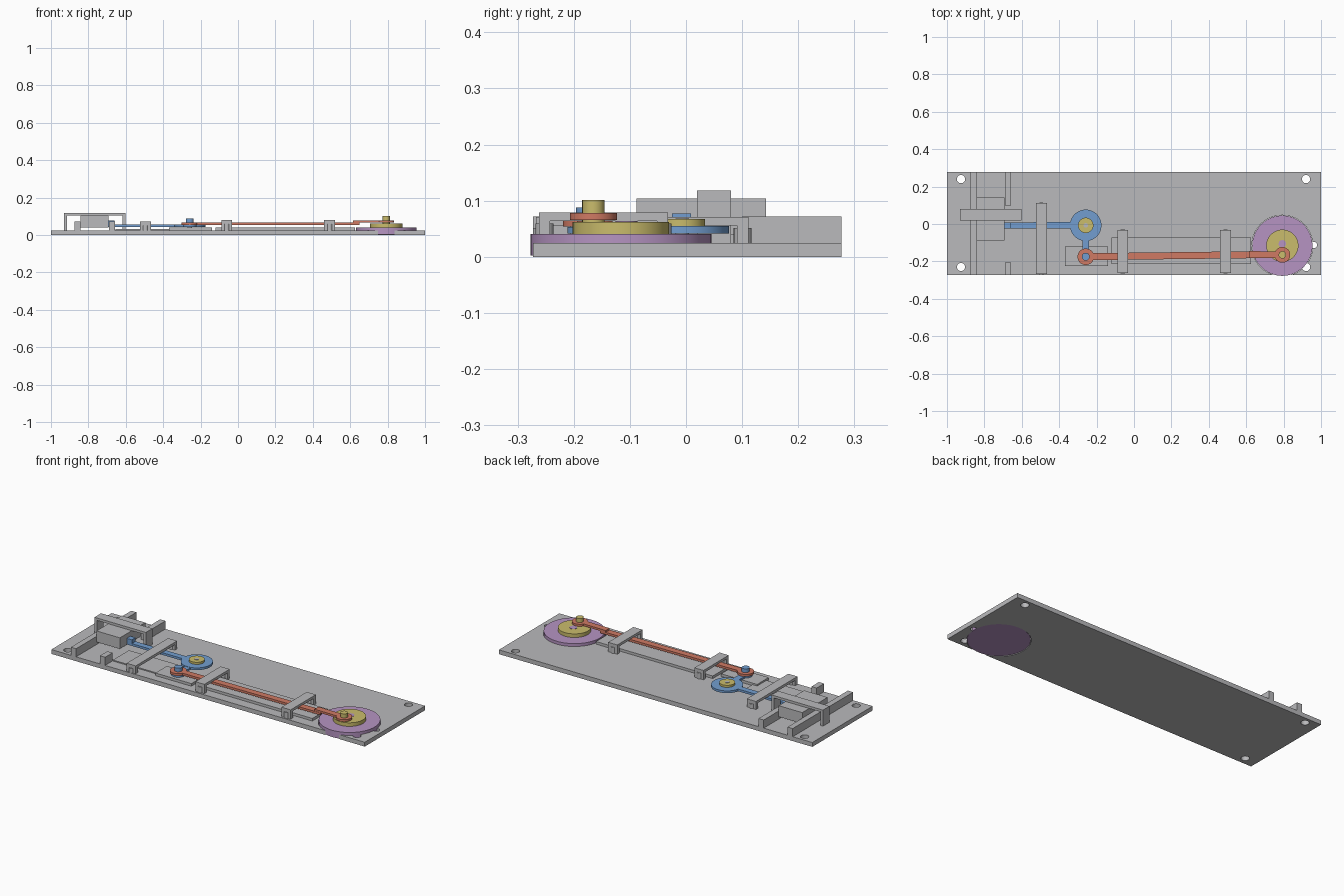
import bpy, bmesh, math

if "Cube" in bpy.data.objects:
    bpy.data.objects.remove(bpy.data.objects["Cube"])


def lin(c):
    c /= 255
    return c / 12.92 if c < 0.04045 else ((c + 0.055) / 1.055) ** 2.4


def material(name, r, g, b):
    m = bpy.data.materials.new(name)
    m.diffuse_color = (lin(r), lin(g), lin(b), 1)
    m.use_nodes = True
    m.node_tree.nodes["Principled BSDF"].inputs["Base Color"].default_value = m.diffuse_color
    return m


GREY = material("light_grey", 186, 186, 188)
BLUE = material("blue", 114, 158, 208)
RED = material("coral_red", 208, 122, 100)
GOLD = material("mustard", 202, 188, 108)
PURPLE = material("lilac", 182, 148, 194)


def finish(name, bm, mat):
    bmesh.ops.recalc_face_normals(bm, faces=bm.faces)
    me = bpy.data.meshes.new(name)
    bm.to_mesh(me)
    bm.free()
    me.materials.append(mat)
    ob = bpy.data.objects.new(name, me)
    bpy.context.collection.objects.link(ob)
    return ob


def prism(name, pts, z0, z1, mat):
    """Extrude a flat outline from z0 up to z1."""
    bm = bmesh.new()
    f = bm.faces.new([bm.verts.new((x, y, z0)) for x, y in pts])
    ext = bmesh.ops.extrude_face_region(bm, geom=[f])["geom"]
    bmesh.ops.translate(bm, vec=(0, 0, z1 - z0),
                        verts=[v for v in ext if isinstance(v, bmesh.types.BMVert)])
    return finish(name, bm, mat)


def box(name, x0, x1, y0, y1, z0, z1, mat=GREY):
    return prism(name, [(x0, y0), (x1, y0), (x1, y1), (x0, y1)], z0, z1, mat)


def disc(name, x, y, r, z0, z1, mat, n=48):
    pts = [(x + r * math.cos(2 * math.pi * i / n), y + r * math.sin(2 * math.pi * i / n))
           for i in range(n)]
    ob = prism(name, pts, z0, z1, mat)
    for o in bpy.context.selected_objects:
        o.select_set(False)
    ob.select_set(True)
    bpy.context.view_layer.objects.active = ob
    bpy.ops.object.shade_smooth_by_angle(angle=math.radians(30))
    return ob


def bar(name, a, b, w, z0, z1, mat):
    """Straight strip of width w between two points."""
    dx, dy = b[0] - a[0], b[1] - a[1]
    d = math.hypot(dx, dy)
    nx, ny = -dy / d * w / 2, dx / d * w / 2
    pts = [(a[0] + nx, a[1] + ny), (a[0] - nx, a[1] - ny),
           (b[0] - nx, b[1] - ny), (b[0] + nx, b[1] + ny)]
    return prism(name, pts, z0, z1, mat)


def cut_hole(ob, x, y, r, n=32):
    cutter = disc("hole_cutter", x, y, r, -0.1, 0.2, GREY, n)
    cutter.hide_render = True
    mod = ob.modifiers.new("hole", 'BOOLEAN')
    mod.operation, mod.solver, mod.object = 'DIFFERENCE', 'EXACT', cutter
    bpy.context.view_layer.objects.active = ob
    bpy.ops.object.modifier_apply(modifier=mod.name)
    bpy.data.objects.remove(cutter)


WHEEL = (0.793, -0.116)
CRANK_PIN = (0.793, -0.165)
PIVOT = (-0.258, -0.007)
LEVER_PIN = (-0.258, -0.175)

# Base plate with mounting holes and wheel opening
plate = box("base_plate", -1, 1, -0.273, 0.277, 0, 0.025)
for x in (-0.925, 0.92):
    for y in (0.24, -0.23):
        cut_hole(plate, x, y, 0.022)
cut_hole(plate, *WHEEL, 0.163, 64)
cut_hole(plate, 0.962, -0.112, 0.017)

# Drive wheel, hub and crank pin
disc("drive_wheel", *WHEEL, 0.161, 0.002, 0.041, PURPLE, 64)
disc("wheel_hub", *WHEEL, 0.086, 0.041, 0.062, GOLD)
disc("wheel_axle", 0.793, -0.106, 0.02, 0.06, 0.064, PURPLE, 24)
disc("crank_pin", *CRANK_PIN, 0.02, 0.06, 0.101, GOLD, 24)

# Connecting rod: long strip, raised end link and two rings
bar("connecting_rod", LEVER_PIN, (0.65, -0.164), 0.037, 0.054, 0.067, RED)
bar("rod_end_link", (0.615, -0.163), CRANK_PIN, 0.036, 0.066, 0.078, RED)
disc("rod_left_ring", *LEVER_PIN, 0.044, 0.054, 0.067, RED)
disc("rod_right_ring", *CRANK_PIN, 0.042, 0.066, 0.078, RED)

# Bell crank lever
disc("lever_disc", *PIVOT, 0.084, 0.042, 0.055, BLUE)
bar("lever_long_arm", PIVOT, (-0.692, -0.008), 0.034, 0.042, 0.055, BLUE)
bar("lever_short_arm", PIVOT, LEVER_PIN, 0.036, 0.042, 0.0535, BLUE)
disc("lever_arm_end", *LEVER_PIN, 0.036, 0.042, 0.0535, BLUE)
box("lever_tip", -0.692, -0.66, -0.025, 0.009, 0.042, 0.077, BLUE)
disc("lever_pin", *LEVER_PIN, 0.021, 0.05, 0.088, BLUE, 24)
hub = disc("pivot_cap", *PIVOT, 0.041, 0.055, 0.067, GOLD)
disc("pivot_post", *PIVOT, 0.012, 0.025, 0.0685, GREY, 24)

# Low guide slabs under the moving parts
box("rod_guide", -0.12, 0.625, -0.215, -0.072, 0.025, 0.04)
box("pin_guide", -0.37, -0.14, -0.225, -0.12, 0.025, 0.04)
box("lever_guide", -0.655, -0.34, -0.205, -0.058, 0.025, 0.031)

# Slider track and sliding block
box("track_outer_rail", -0.875, -0.842, -0.273, 0.277, 0.025, 0.072)
box("track_inner_rail_front", -0.69, -0.657, -0.273, -0.205, 0.025, 0.072)
box("track_inner_rail_back", -0.69, -0.657, 0.1, 0.277, 0.025, 0.072)
box("sliding_block", -0.842, -0.692, -0.088, 0.143, 0.04, 0.104)


# Clamps: a bridge on two legs with round pegs into the plate
def clamp(name, x, y0, y1, top, thick=0.015):
    box(name + "_bridge", x - 0.029, x + 0.029, y0, y1, top - thick, top)
    for side, a, b in (("front", y0, y0 + 0.02), ("back", y1 - 0.02, y1)):
        box(name + "_leg_" + side, x - 0.029, x + 0.029, a, b, 0.025, top - thick)
        disc(name + "_peg_" + side, x, (a + b) / 2, 0.016, -0.0 + 0.001, top - 0.02, GREY, 20)


clamp("lever_clamp", -0.495, -0.267, 0.111, 0.071)
clamp("rod_clamp_left", -0.06, -0.262, -0.032, 0.079)
clamp("rod_clamp_right", 0.49, -0.262, -0.032, 0.079)

# Arch over the sliding block
box("slider_arch_top", -0.93, -0.602, 0.02, 0.08, 0.104, 0.118)
for name, x in (("left", -0.93), ("right", -0.618)):
    box("slider_arch_leg_" + name, x, x + 0.016, 0.02, 0.08, 0.025, 0.104)
